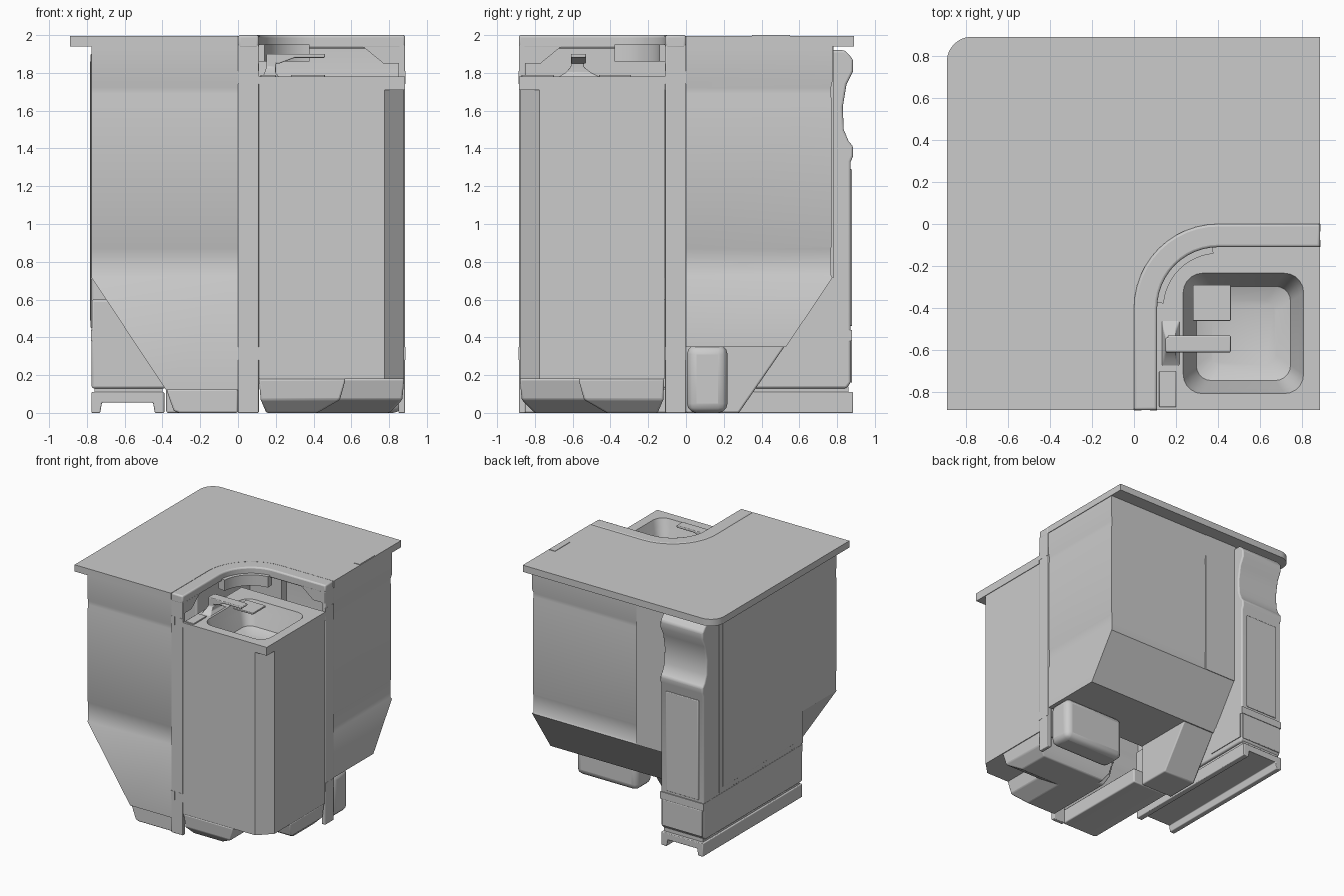
import bpy, bmesh, math
from mathutils import Vector

if "Cube" in bpy.data.objects:
    bpy.data.objects.remove(bpy.data.objects["Cube"])

def finish(name, bm, bevel=0.0, drop=(), smooth=True):
    bmesh.ops.recalc_face_normals(bm, faces=bm.faces[:])
    dead = [f for f in bm.faces if any(f.normal.dot(Vector(d)) > 0.97 for d in drop)]
    bmesh.ops.delete(bm, geom=dead, context='FACES')
    me = bpy.data.meshes.new(name)
    bm.to_mesh(me)
    bm.free()
    ob = bpy.data.objects.new(name, me)
    bpy.context.collection.objects.link(ob)
    if bevel:
        mod = ob.modifiers.new("bevel", 'BEVEL')
        mod.width, mod.segments, mod.limit_method = bevel, 3, 'ANGLE'
    if smooth:
        bpy.ops.object.select_all(action='DESELECT')
        ob.select_set(True)
        bpy.context.view_layer.objects.active = ob
        bpy.ops.object.shade_smooth_by_angle(angle=math.radians(30))
    return ob

def prism(name, pts, a, b, axis='z', **kw):
    """Extrude a 2D outline along an axis (z: xy, x: yz, y: xz)."""
    put = {'z': lambda p, t: (p[0], p[1], t), 'x': lambda p, t: (t, p[0], p[1]),
           'y': lambda p, t: (p[0], t, p[1])}[axis]
    bm = bmesh.new()
    lo = [bm.verts.new(put(p, a)) for p in pts]
    hi = [bm.verts.new(put(p, b)) for p in pts]
    bm.faces.new(lo)
    bm.faces.new(hi)
    for i in range(len(pts)):
        j = (i + 1) % len(pts)
        bm.faces.new((lo[i], lo[j], hi[j], hi[i]))
    return finish(name, bm, **kw)

def loft(name, rings, **kw):
    """Stack rectangles (x0, x1, y0, y1, z) into a closed body."""
    bm = bmesh.new()
    rows = [[bm.verts.new((x, y, z)) for x, y in ((x0, y0), (x1, y0), (x1, y1), (x0, y1))]
            for x0, x1, y0, y1, z in rings]
    bm.faces.new(rows[0])
    bm.faces.new(rows[-1])
    for r, s in zip(rows, rows[1:]):
        for i in range(4):
            j = (i + 1) % 4
            bm.faces.new((r[i], r[j], s[j], s[i]))
    return finish(name, bm, **kw)

def box(name, x0, x1, y0, y1, z0, z1, **kw):
    return loft(name, [(x0, x1, y0, y1, z0), (x0, x1, y0, y1, z1)], **kw)

def pair(name, x0, x1, y0, y1, z0, z1, **kw):
    """A box and its twin mirrored across the diagonal."""
    box(name + "_front", x0, x1, y0, y1, z0, z1, **kw)
    box(name + "_side", -y1, -y0, -x1, -x0, z0, z1, **kw)

def arc(cx, cy, r, a0, a1, n=12):
    return [(cx + r * math.cos(math.radians(a0 + (a1 - a0) * i / n)),
             cy + r * math.sin(math.radians(a0 + (a1 - a0) * i / n))) for i in range(n + 1)]

# L-shaped top slab with rounded back corner and curved inner cutout
curve = [(0, -.885)] + arc(.4, -.4, .4, 180, 90) + [(.885, 0)]
inner = [(.11, -.885)] + arc(.4, -.4, .29, 180, 90) + [(.885, -.11)]
prism("top_slab", curve + [(.885, .89)] + arc(-.77, .77, .12, 90, 180) + [(-.89, -.885)],
      1.94, 1.996)
box("slab_latch", .825, .88, .35, .55, 1.99, 2.0)

# curved rim around the wash corner
prism("corner_rim", curve + inner[::-1], 1.93, 2.0, bevel=.012)
prism("rim_skirt", arc(.4, -.4, .32, 175, 95) + arc(.4, -.4, .26, 95, 175), 1.86, 1.95)
for flip in (False, True):
    s = [(-.88, 1.94), (-.88, 1.85), (-.77, 1.85), (-.66, 1.94)]
    if flip:
        prism("rim_bracket_side", [(-y, z) for y, z in s], -.11, -.08, 'y')
    else:
        prism("rim_bracket_front", s, .08, .11, 'x')

# end posts with small catches
pair("end_post", 0, .11, -.884, -.85, 0, 1.95, bevel=.006)
for z in (.28, 1.74):
    pair("post_catch_inner", 0, .035, -.886, -.87, z, z + .07)
    pair("post_catch_outer", .075, .11, -.886, -.87, z, z + .07)

# two body wings: sloped base, barely recessed middle, banded top
loft("front_wing", [(-.38, 0, -.88, 0, .12), (-.775, 0, -.88, 0, .715),
                    (-.775, 0, -.872, 0, .73), (-.775, 0, -.872, 0, .87),
                    (-.775, 0, -.876, 0, .88), (-.775, 0, -.876, 0, 1.66),
                    (-.775, 0, -.872, 0, 1.69), (-.775, 0, -.872, 0, 1.72),
                    (-.775, 0, -.88, 0, 1.755), (-.775, 0, -.88, 0, 1.94)],
     drop=[(1, 0, 0), (0, 1, 0)])
loft("back_wing", [(-.775, .88, 0, .53, .35), (-.775, .88, 0, .775, .715),
                   (-.775, .872, 0, .767, .73), (-.775, .872, 0, .767, .87),
                   (-.775, .876, 0, .77, .88), (-.775, .876, 0, .77, 1.66),
                   (-.775, .872, 0, .767, 1.69), (-.775, .872, 0, .767, 1.72),
                   (-.775, .88, 0, .775, 1.755), (-.775, .88, 0, .775, 1.94)],
     drop=[(0, -1, 0)])

# sloped strut, flat back column and underside pods
prism("sloped_strut", [(.775, .72), (.28, 0), (0, 0), (0, .72)], -.38, -.08, 'x', bevel=.01)
box("back_column", -.38, -.09, .70, .78, .715, 1.94)
prism("front_wing_foot", [(-.38, .125), (-.34, .01), (-.31, 0), (0, 0), (0, .125)],
      -.87, 0, 'y', bevel=.01)
box("side_pod", .3, .87, .005, .22, 0, .36, bevel=.05)

# back corner pillar with hand recess, low cabinet and plinth
pil = [(0, .13), (0, 1.92), (.84, 1.92), (.86, 1.90), (.885, 1.87), (.885, 1.81), (.85, 1.74),
       (.83, 1.62), (.835, 1.5), (.86, 1.44), (.885, 1.41), (.885, 1.36), (.872, 1.33),
       (.872, .16), (.85, .13)]
prism("corner_pillar", pil, -.775, -.38, 'x', bevel=.012)
box("pillar_panel", -.73, -.43, .86, .88, .46, 1.29, bevel=.006)
box("pillar_panel_low", -.765, -.39, .86, .88, .16, .38, bevel=.006)
box("low_cabinet", -.775, -.38, -.43, .1, .13, .6, bevel=.012)
box("cabinet_band", -.777, -.378, -.43, .88, .38, .44)
box("cabinet_side_panel", -.385, -.374, .5, .86, .17, .38)
prism("plinth", [(-.775, .11), (-.775, 0), (-.73, 0), (-.72, .055), (-.45, .055), (-.44, 0),
                 (-.39, 0), (-.39, .11)], -.43, .885, 'y', bevel=.006)
box("plinth_gap", -.76, -.40, -.41, .86, .10, .14)

# framed door on the left wall
box("door_frame", -.780, -.772, -.43, .67, .45, 1.90, bevel=.003, drop=[(1, 0, 0)])
box("door_panel", -.784, -.776, -.39, .63, .49, 1.86, bevel=.003, drop=[(1, 0, 0)])

# wash cabinet with chamfered corner under a square counter
cabinet = prism("wash_cabinet", [(.11, -.115), (.11, -.88), (.775, -.88), (.88, -.775),
                                 (.88, -.115)], .18, 1.715, smooth=False)
counter = prism("wash_counter", [(.11, -.11), (.11, -.885), (.885, -.885), (.885, -.11)],
                1.71, 1.78, smooth=False)
cut_pts = (arc(.71, -.71, .09, -90, 0, 5) + arc(.71, -.33, .09, 0, 90, 5)
           + arc(.33, -.33, .09, 90, 180, 5) + arc(.33, -.71, .09, 180, 270, 5))
bm = bmesh.new()
rows = []
for z, k in ((1.56, .55), (1.59, .8), (1.76, 1.0), (1.85, 1.1)):
    rows.append([bm.verts.new((.52 + (x - .52) * k, -.52 + (y + .52) * k, z))
                 for x, y in cut_pts])
bm.faces.new(rows[0])
bm.faces.new(rows[-1])
for r, s in zip(rows, rows[1:]):
    for i in range(len(r)):
        j = (i + 1) % len(r)
        bm.faces.new((r[i], r[j], s[j], s[i]))
cutter = finish("basin_cutter", bm)
for ob in (cabinet, counter):
    mod = ob.modifiers.new("basin", 'BOOLEAN')
    mod.operation, mod.object, mod.solver = 'DIFFERENCE', cutter, 'EXACT'
    bpy.ops.object.select_all(action='DESELECT')
    ob.select_set(True)
    bpy.context.view_layer.objects.active = ob
    bpy.ops.object.modifier_apply(modifier="basin")
    bpy.ops.object.shade_smooth_by_angle(angle=math.radians(30))
bpy.data.objects.remove(cutter)

# tap, soap tray and corner shelf
loft("tap_base", [(.13, .22, -.68, -.45, 1.775), (.14, .2, -.64, -.5, 1.80),
                  (.15, .2, -.61, -.54, 1.83), (.15, .21, -.61, -.54, 1.9)], bevel=.006)
prism("tap_spout", [(.16, 1.9), (.16, 1.85), (.22, 1.85), (.3, 1.88), (.46, 1.88), (.46, 1.9)],
      -.61, -.53, 'y', bevel=.006)
box("soap_tray", .12, .2, -.87, -.7, 1.775, 1.79, bevel=.004)
box("corner_shelf", .28, .46, -.46, -.29, 1.775, 1.79, bevel=.004)

# two sloped feet under the wash cabinet
loft("wash_foot_front", [(.15, .42, -.80, -.2, 0), (.12, .54, -.87, -.15, .07),
                         (.11, .57, -.88, -.12, .18)], bevel=.01)
loft("wash_foot_side", [(.2, .80, -.42, -.15, 0), (.15, .87, -.54, -.12, .07),
                        (.12, .88, -.57, -.115, .18)], bevel=.01)
